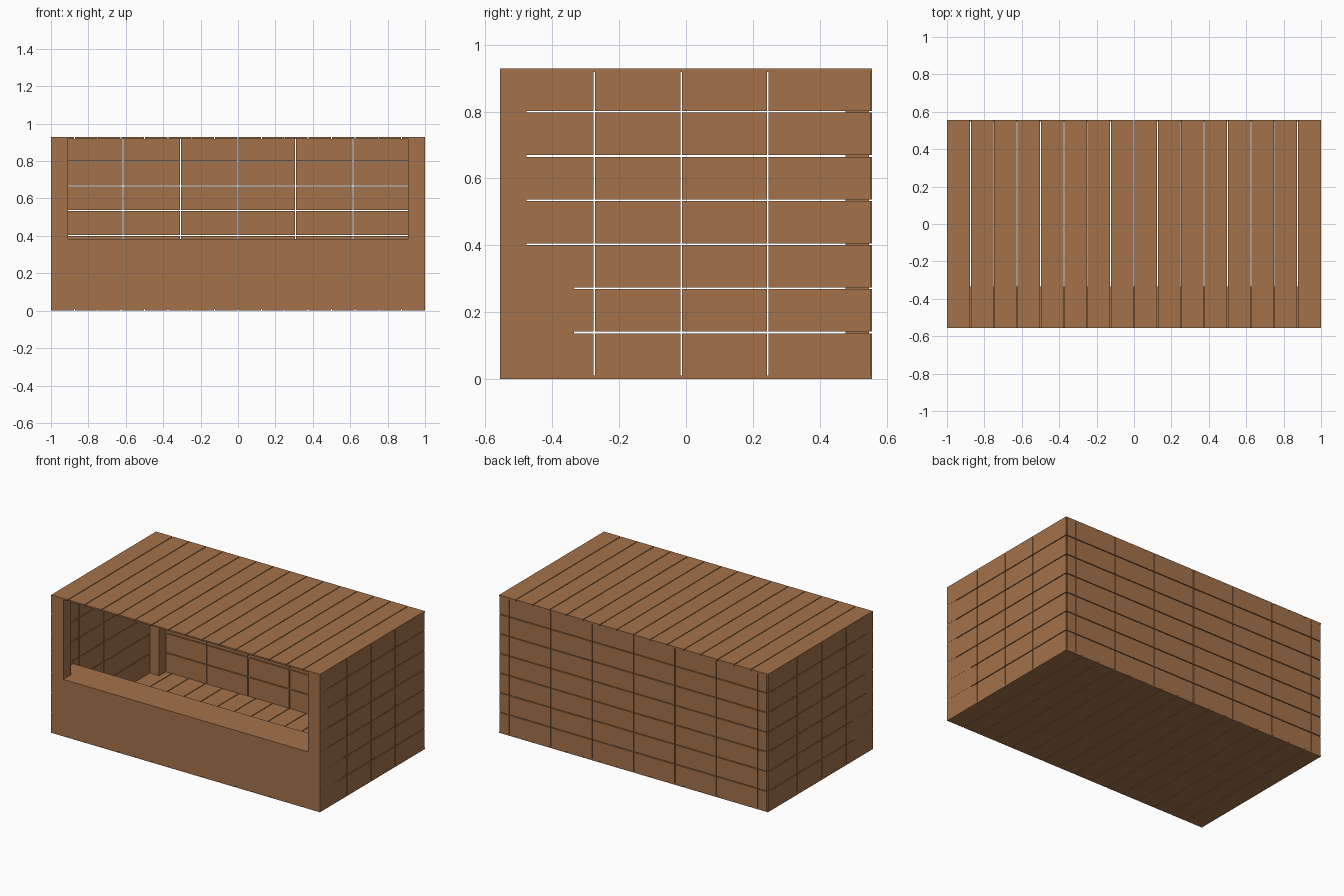
import bpy, bmesh
from mathutils import Vector

if "Cube" in bpy.data.objects:
    bpy.data.objects.remove(bpy.data.objects["Cube"])

X, Y, H = 1.0, 0.557, 0.928   # half length, half depth, height
T = 0.01                      # plank thickness
GAP = 0.005                   # slit between planks
POST = 0.08                   # corner post size

wood = bpy.data.materials.new("wood")
wood.diffuse_color = (0.37, 0.17, 0.07, 1)
wood.use_nodes = True
wood.node_tree.nodes["Principled BSDF"].inputs["Base Color"].default_value = wood.diffuse_color


def add_box(bm, lo, hi):
    lo, hi = Vector(lo), Vector(hi)
    geo = bmesh.ops.create_cube(bm, size=1)
    for v in geo["verts"]:
        v.co = Vector([(lo[i] + hi[i]) / 2 + v.co[i] * (hi[i] - lo[i]) for i in range(3)])


def make(name, boxes):
    bm = bmesh.new()
    for lo, hi in boxes:
        add_box(bm, lo, hi)
    me = bpy.data.meshes.new(name)
    bm.to_mesh(me)
    bm.free()
    me.materials.append(wood)
    ob = bpy.data.objects.new(name, me)
    bpy.context.collection.objects.link(ob)
    return ob


def spans(lo, hi, cuts):
    """Split lo..hi at the cuts, leaving a slit at each one."""
    edges = [lo - GAP / 2] + list(cuts) + [hi + GAP / 2]
    return [(a + GAP / 2, b - GAP / 2) for a, b in zip(edges, edges[1:])]


rows = spans(T, H - T, [0.139 + 0.132 * i for i in range(6)])

# Floor and roof planks
cols = spans(-X, X, [-X + 0.125 * i for i in range(1, 16)])
for name, z in (("floor_planks", 0), ("roof_planks", H - T)):
    make(name, [((a, -Y, z), (b, Y, z + T)) for a, b in cols])

# Side walls
side = spans(-Y, Y - 0.003, [-0.274, -0.014, 0.245])
for name, x in (("left_wall", -X), ("right_wall", X - T)):
    make(name, [((x, a, c), (x + T, b, d)) for a, b in side for c, d in rows])

# Back wall
back = spans(-X + T, X - T, [0.308 * i for i in range(-3, 4)])
make("back_wall", [((a, Y - T, c), (b, Y, d)) for a, b in back for c, d in rows])

# Corner posts inside the back wall, jambs beside the front opening
for s, side_name in ((-1, "left"), (1, "right")):
    def post(name, x_in, x_out, y0, y1, z0):
        a, b = sorted((s * x_in, s * x_out))
        make(side_name + name, [((a, y0, z0), (b, y1, H - T))])
    post("_back_post", X - POST, X - T, Y - POST, Y - T, T)
    post("_front_jamb", X - 0.09, X - 0.0005, -Y, -Y + POST, 0.383)

# Solid serving counter along the front
make("front_counter", [((-X + 0.0005, -Y, T), (X - 0.0005, -0.335, 0.383))])
